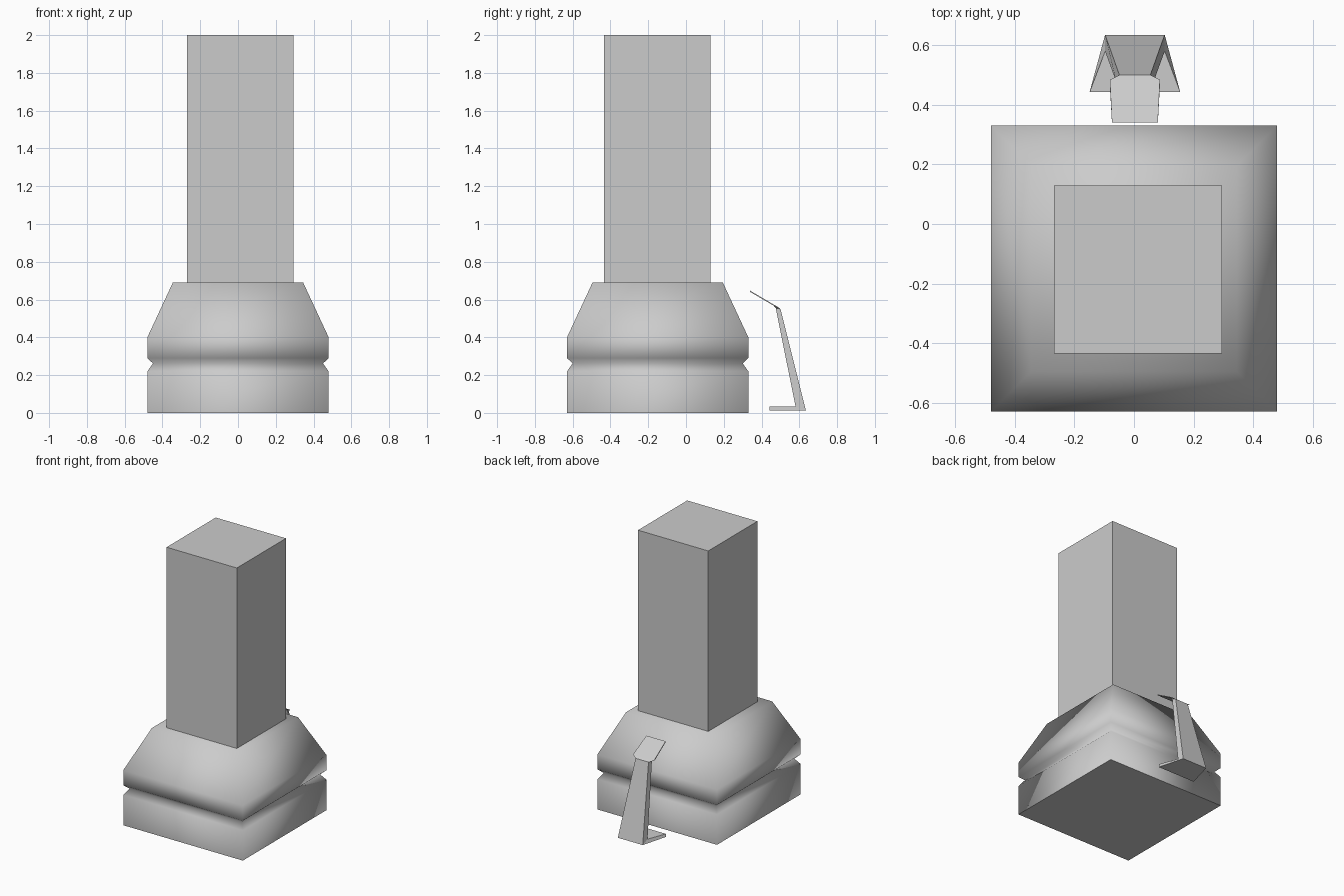
import bpy, bmesh

if "Cube" in bpy.data.objects:
    bpy.data.objects.remove(bpy.data.objects["Cube"])


def loft(name, rings, smooth=False):
    """Skin a list of four-point rings into a closed solid."""
    bm = bmesh.new()
    loops = [[bm.verts.new(p) for p in ring] for ring in rings]
    for a, b in zip(loops, loops[1:]):
        for i in range(4):
            j = (i + 1) % 4
            bm.faces.new((a[i], a[j], b[j], b[i])).smooth = smooth
    bm.faces.new(loops[0][::-1])
    bm.faces.new(loops[-1]).smooth = smooth
    bmesh.ops.recalc_face_normals(bm, faces=bm.faces)
    # Keep the rim of the flat first cap sharp
    for a, b in zip(loops[0], loops[0][1:] + loops[0][:1]):
        bm.edges.get((a, b)).smooth = False
    mesh = bpy.data.meshes.new(name)
    bm.to_mesh(mesh)
    bm.free()
    obj = bpy.data.objects.new(name, mesh)
    bpy.context.collection.objects.link(obj)
    return obj


def square(cx, cy, half, z):
    return [(cx + sx * half, cy + sy * half, z)
            for sx, sy in ((-1, -1), (1, -1), (1, 1), (-1, 1))]


# Stepped, grooved pedestal with a sloping shoulder
profile = [(0.48, 0), (0.48, 0.22), (0.45, 0.262), (0.48, 0.29),
           (0.48, 0.40), (0.345, 0.69)]
loft("pedestal", [square(0, -0.15, h, z) for h, z in profile], smooth=True)

# Square column
loft("column", [square(0.013, -0.153, 0.282, z) for z in (0.69, 2.0)])

# Bent bracket behind: foot tip, heel, neck, head shoulder, head tip
# each section: inner (half width, y, z), outer (half width, y, z)
sections = [((0.152, 0.443, 0.034), (0.152, 0.443, 0.012)),
            ((0.100, 0.580, 0.034), (0.100, 0.635, 0.012)),
            ((0.062, 0.475, 0.555), (0.052, 0.500, 0.550)),
            ((0.084, 0.465, 0.567), (0.084, 0.484, 0.562)),
            ((0.077, 0.340, 0.640), (0.077, 0.340, 0.647))]
cx = 0.003
loft("bracket", [[(cx - i[0], i[1], i[2]), (cx + i[0], i[1], i[2]),
                  (cx + o[0], o[1], o[2]), (cx - o[0], o[1], o[2])]
                 for i, o in sections])
